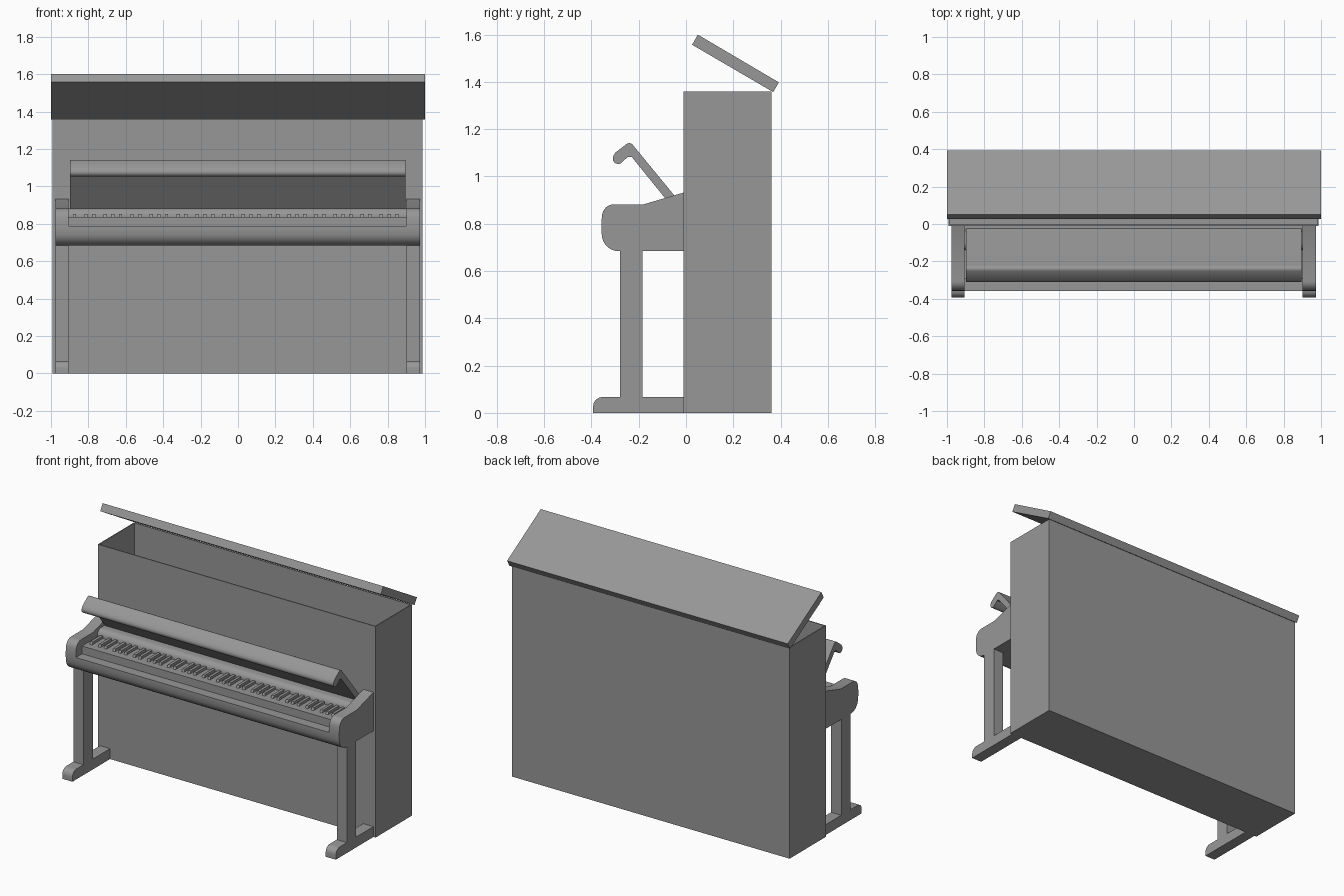
import bpy, bmesh, math

if "Cube" in bpy.data.objects:
    bpy.data.objects.remove(bpy.data.objects["Cube"])

# Dark grey finish shared by all parts
finish = bpy.data.materials.new("dark_grey")
finish.diffuse_color = (0.31, 0.31, 0.31, 1)
finish.use_nodes = True
finish.node_tree.nodes["Principled BSDF"].inputs["Base Color"].default_value = finish.diffuse_color


def prism(name, profile, x0, x1, smooth=False):
    """Extrude a closed (y, z) side profile from x0 to x1."""
    bm = bmesh.new()
    a = [bm.verts.new((x0, y, z)) for y, z in profile]
    b = [bm.verts.new((x1, y, z)) for y, z in profile]
    bm.faces.new(a)
    bm.faces.new(b[::-1])
    n = len(profile)
    for i in range(n):
        bm.faces.new((a[i], b[i], b[(i + 1) % n], a[(i + 1) % n]))
    bmesh.ops.recalc_face_normals(bm, faces=bm.faces)
    me = bpy.data.meshes.new(name)
    bm.to_mesh(me)
    bm.free()
    me.materials.append(finish)
    ob = bpy.data.objects.new(name, me)
    bpy.context.collection.objects.link(ob)
    if smooth:
        bpy.ops.object.select_all(action='DESELECT')
        ob.select_set(True)
        bpy.context.view_layer.objects.active = ob
        bpy.ops.object.shade_smooth_by_angle(angle=math.radians(35))
    return ob


def box(name, x0, x1, y0, y1, z0, z1):
    return prism(name, [(y0, z0), (y1, z0), (y1, z1), (y0, z1)], x0, x1)


def arc(cy, cz, r, a0, a1, n=6):
    """Points on an arc in the side plane, angles in degrees."""
    return [(cy + r * math.cos(math.radians(a0 + (a1 - a0) * i / n)),
             cz + r * math.sin(math.radians(a0 + (a1 - a0) * i / n)))
            for i in range(n + 1)]


# Hollow thin-walled cabinet, open at the top
XL, XR, YF, YB, TOP, T = -0.992, 0.987, -0.01, 0.362, 1.36, 0.007
box("cabinet_floor", XL, XR, YF, YB, 0, T)
box("cabinet_front", XL, XR, YF, YF + T, T, TOP)
box("cabinet_back", XL, XR, YB - T, YB, T, TOP)
box("cabinet_side_left", XL, XL + T, YF + T, YB - T, T, TOP)
box("cabinet_side_right", XR - T, XR, YF + T, YB - T, T, TOP)

# Raised top lid, tilted about its rear edge
prism("top_lid", [(0.369, 1.357), (0.393, 1.398), (0.05, 1.6), (0.026, 1.557)], -1, 1)

# Cheeks, legs and feet on both ends
front_low = [(-0.358, 0.77)] + arc(-0.285, 0.755, 0.071, 190, 270)
cheek = ([(-0.01, 0.932), (-0.18, 0.882)] + arc(-0.305, 0.832, 0.05, 90, 170)
         + [(-0.358, 0.81)] + front_low + [(-0.01, 0.684)])
foot = [(-0.01, 0), (-0.01, 0.067)] + arc(-0.353, 0.027, 0.04, 90, 180) + [(-0.393, 0)]
for side, x0, x1 in (("left", -0.977, -0.905), ("right", 0.9, 0.972)):
    prism("cheek_" + side, cheek, x0, x1, True)
    box("leg_" + side, x0, x1, -0.28, -0.185, 0.067, 0.684)
    prism("foot_" + side, foot, x0, x1, True)

# Key bed with rounded underside, flush with the cheeks
KL, KR = -0.905, 0.9
prism("key_bed", [(-0.01, 0.787), (-0.358, 0.787)] + front_low + [(-0.01, 0.684)],
      KL, KR, True)

# White key slab and rail behind the keys
box("white_keys", KL, KR, -0.295, -0.01, 0.787, 0.837)
prism("key_rail", [(-0.01, 0.837), (-0.01, 0.883)] + arc(-0.1, 0.843, 0.04, 90, 180)
      + [(-0.14, 0.837)], KL, KR, True)

# Black keys: 88 evenly spaced semitones starting on A
pitch = (KR - KL) / 88
black = [(-0.25, 0.837), (-0.242, 0.853), (-0.135, 0.853), (-0.135, 0.837)]
for i in range(88):
    if i % 12 in (1, 4, 6, 9, 11):
        x = KL + (i + 0.5) * pitch
        prism("black_key", black, x - 0.009, x + 0.009)

# Open fallboard with a hooked front lip
fall = [(-0.025, 0.89), (-0.222, 1.13)] + arc(-0.24, 1.121, 0.02, 40, 125, 5) + \
       [(-0.3, 1.1)] + arc(-0.287, 1.076, 0.023, 150, 300, 8) + \
       [(-0.246, 1.083), (-0.23, 1.083), (-0.068, 0.883), (-0.03, 0.883)]
prism("fallboard", fall, -0.898, 0.896, True)
